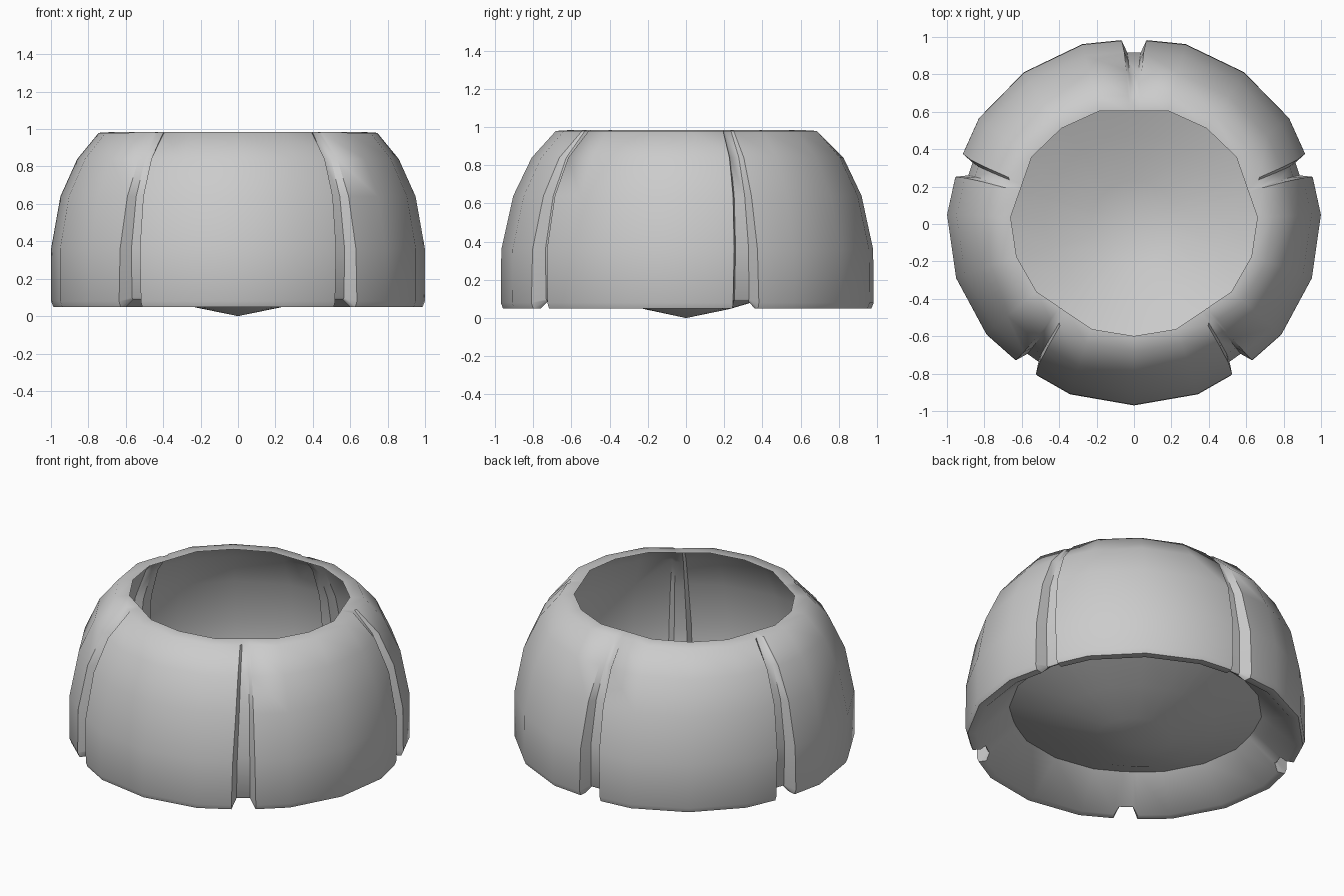
import bpy, bmesh
from math import sin, cos, radians

if "Cube" in bpy.data.objects:
    bpy.data.objects.remove(bpy.data.objects["Cube"])

# Shell profile: radius, height, y scale, groove depth, groove half angle, groove lift
PROFILE = [
    (0.660, 0.985, 0.930, 0.000, 2.5, 0.00),   # edge of the top opening
    (0.745, 0.980, 0.935, 0.010, 2.5, 0.00),   # lip
    (0.860, 0.840, 0.957, 0.035, 2.8, 0.00),
    (0.950, 0.640, 0.968, 0.050, 3.2, 0.00),
    (1.000, 0.360, 0.982, 0.065, 3.8, 0.00),
    (1.000, 0.080, 0.985, 0.075, 4.2, 0.02),
    (0.988, 0.050, 0.985, 0.070, 4.2, 0.04),   # bottom rim
    (0.940, 0.050, 0.985, 0.030, 4.2, 0.04),
    (0.745, 0.230, 0.980, 0.000, 4.0, 0.00),   # underside meets the bowl
    (0.480, 0.120, 0.980, 0.000, 4.0, 0.00),
    (0.230, 0.047, 0.980, 0.000, 4.0, 0.00),
]


def ring_points(r, z, ys, depth, half, lift):
    """One ring of five panels separated by five grooves."""
    edge, floor = 36 - half, 36 - half * 0.6
    chord = cos(radians(16))
    flat = z > 0.9
    r_edge = r * (chord / cos(radians(half)) if flat else 0.985)
    r_floor = r * (chord if flat else 0.985) - depth
    steps = [(-floor, r_floor, lift), (-edge, r_edge, 0), (-20, r, 0), (0, r, 0),
             (20, r, 0), (edge, r_edge, 0), (floor, r_floor, lift)]
    shift = 0.015 * min(1, r / 0.6)
    pts = []
    for panel in range(5):
        for off, rad, up in steps:
            a = radians(-90 + 72 * panel + off)
            pts.append((rad * cos(a), rad * sin(a) * ys + shift, z + up))
    return pts


# Shell with grooves, underside and bowl floor as one surface
bm = bmesh.new()
rings = [[bm.verts.new(p) for p in ring_points(*row)] for row in PROFILE]
n = len(rings[0])
for upper, lower in zip(rings, rings[1:]):
    for i in range(n):
        j = (i + 1) % n
        bm.faces.new((upper[i], lower[i], lower[j], upper[j]))
tip = bm.verts.new((0, 0, 0))
for i in range(n):
    bm.faces.new((rings[-1][i], tip, rings[-1][(i + 1) % n]))

mesh = bpy.data.meshes.new("grooved_shell")
bm.to_mesh(mesh)
bm.free()
shell = bpy.data.objects.new("grooved_shell", mesh)
bpy.context.collection.objects.link(shell)
bpy.context.view_layer.objects.active = shell
shell.select_set(True)
bpy.ops.object.shade_smooth_by_angle(angle=radians(50))
